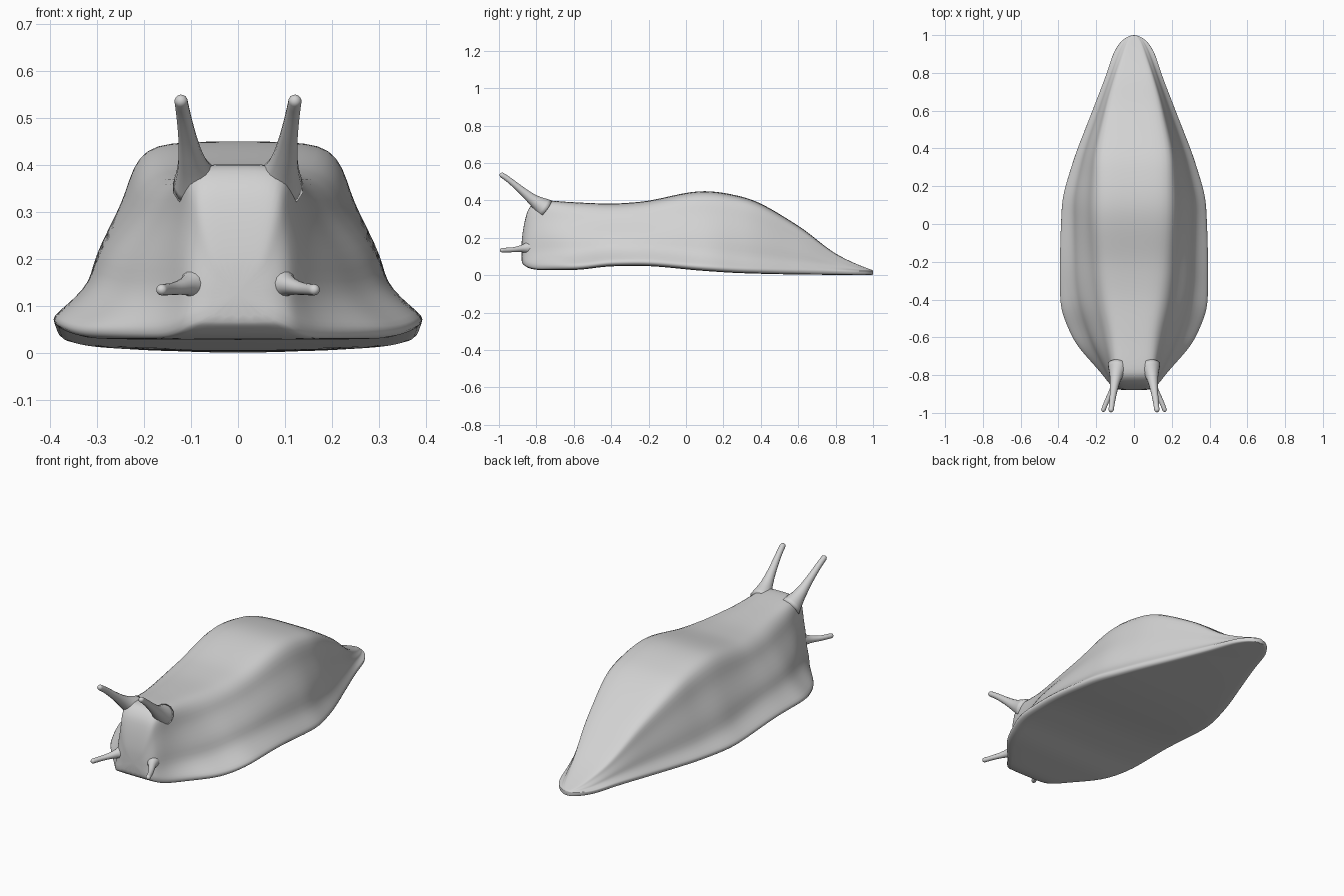
import bpy, bmesh, math
from mathutils import Vector

if "Cube" in bpy.data.objects:
    bpy.data.objects.remove(bpy.data.objects["Cube"])

skin = bpy.data.materials.new("slug grey")
skin.diffuse_color = (0.65, 0.65, 0.65, 1)
skin.use_nodes = True
skin.node_tree.nodes["Principled BSDF"].inputs["Base Color"].default_value = skin.diffuse_color


def spline(rows, x):
    """Smooth interpolation, without overshoot, of rows keyed by their first number."""
    i = 0
    while i < len(rows) - 2 and x > rows[i + 1][0]:
        i += 1
    h = rows[i + 1][0] - rows[i][0]
    t = (x - rows[i][0]) / h

    def slope(k, c):
        if k == 0 or k == len(rows) - 1:
            j = max(k - 1, 0)
            return (rows[j + 1][c] - rows[j][c]) / (rows[j + 1][0] - rows[j][0])
        a = (rows[k][c] - rows[k - 1][c]) / (rows[k][0] - rows[k - 1][0])
        b = (rows[k + 1][c] - rows[k][c]) / (rows[k + 1][0] - rows[k][0])
        return 2 * a * b / (a + b) if a * b > 0 else 0

    out = []
    for c in range(1, len(rows[0])):
        p, q = rows[i][c], rows[i + 1][c]
        out.append((2*t**3 - 3*t*t + 1) * p + (3*t*t - 2*t**3) * q
                   + h * ((t**3 - 2*t*t + t) * slope(i, c) + (t**3 - t*t) * slope(i + 1, c)))
    return out


def loft(name, rings, levels):
    """Skin a list of closed rings and cap both ends."""
    bm = bmesh.new()
    loops = [[bm.verts.new(p) for p in ring] for ring in rings]
    n = len(loops[0])
    for a, b in zip(loops, loops[1:]):
        for j in range(n):
            bm.faces.new((a[j], a[(j + 1) % n], b[(j + 1) % n], b[j]))
    bm.faces.new(loops[0][::-1])
    bm.faces.new(loops[-1])
    bmesh.ops.recalc_face_normals(bm, faces=bm.faces)
    mesh = bpy.data.meshes.new(name)
    bm.to_mesh(mesh)
    bm.free()
    mesh.materials.append(skin)
    mesh.shade_smooth()
    ob = bpy.data.objects.new(name, mesh)
    bpy.context.collection.objects.link(ob)
    if levels:
        ob.modifiers.new("smooth", "SUBSURF").levels = levels
        ob.modifiers["smooth"].render_levels = levels
    return ob


# Body stations: y, foot half width, flank half width, back half width,
# back height, rim height, skirt height above the rim
STATIONS = [
    (-0.88, 0.07, 0.06, 0.045, 0.18, 0.090, 0.03),
    (-0.865, 0.11, 0.10, 0.07, 0.28, 0.075, 0.05),
    (-0.84, 0.135, 0.12, 0.09, 0.36, 0.060, 0.07),
    (-0.79, 0.175, 0.145, 0.105, 0.402, 0.050, 0.08),
    (-0.60, 0.33, 0.24, 0.12, 0.39, 0.050, 0.08),
    (-0.40, 0.395, 0.30, 0.15, 0.383, 0.070, 0.08),
    (-0.25, 0.396, 0.315, 0.17, 0.392, 0.072, 0.08),
    (0.10, 0.385, 0.32, 0.195, 0.45, 0.045, 0.08),
    (0.30, 0.335, 0.285, 0.195, 0.42, 0.033, 0.07),
    (0.60, 0.222, 0.19, 0.145, 0.265, 0.026, 0.05),
    (0.80, 0.145, 0.12, 0.09, 0.115, 0.024, 0.025),
    (0.90, 0.112, 0.085, 0.055, 0.065, 0.023, 0.01),
    (0.96, 0.075, 0.055, 0.035, 0.041, 0.023, 0.005),
    (0.99, 0.038, 0.028, 0.017, 0.030, 0.023, 0.002),
    (1.0, 0.008, 0.006, 0.004, 0.026, 0.022, 0.001),
]
# Flank shape: outward and downward fractions from back to skirt
FLANK = [(0.23, 0.17), (0.35, 0.33), (0.5, 0.47), (0.77, 0.67), (0.92, 0.83), (1, 1)]


def section(y):
    foot, flank, back, top, rim, skirt = spline(STATIONS, y)
    h = top - rim - skirt
    half = [(0.4 * back, top), (0.75 * back, top - 0.01 * h), (back, top - 0.05 * h)]
    half += [(back + u * (flank - back), top - v * h) for u, v in FLANK]
    half += [(flank + 0.4 * (foot - flank), rim + 0.55 * skirt),
             (flank + 0.85 * (foot - flank), rim + 0.18 * skirt),
             (foot, rim), (foot - 0.03 * foot, rim - 0.018),
             (foot * 0.9, rim - 0.021), (foot * 0.4, rim - 0.022)]
    right = [(x, y, z) for x, z in half]
    return [(0, y, top)] + right + [(0, y, rim - 0.022)] + [(-x, y, z) for x, y, z in right[::-1]]


ys = []
for a, b in zip(STATIONS, STATIONS[1:]):
    steps = max(2, round((b[0] - a[0]) / 0.045))
    ys += [a[0] + (b[0] - a[0]) * k / steps for k in range(steps)]
loft("body", [section(y) for y in ys + [1.0]], 1)


def tentacle(name, path, side):
    """Tapered tube with a rounded tip; path rows are y, x, z, radius, from tip to root."""
    y0, y1 = path[0][0], path[-1][0]
    rings = []
    for k in range(15):
        y = y0 + (y1 - y0) * k / 14
        x, z, r = spline(path, y)
        x2, z2, _ = spline(path, y + 0.002)
        d = Vector((x2 - x, 0.002, z2 - z)).normalized()
        u = d.cross(Vector((1, 0, 0))).normalized()
        v = d.cross(u)
        centre = Vector((x, y, z))
        steps = [(0, r)]
        if k == 0:
            steps = [(-r * math.cos(a), r * math.sin(a)) for a in (0.15, 0.5, 0.9, 1.25)] + steps
        for along, rad in steps:
            ring = []
            for j in range(14):
                a = math.tau * j / 14
                p = centre + d * along + (u * math.cos(a) + v * math.sin(a)) * rad
                ring.append((p.x * side, p.y, p.z))
            rings.append(ring)
    loft(name, rings, 0)


EYE_STALK = [(-0.983, 0.121, 0.535, 0.014), (-0.95, 0.117, 0.512, 0.015),
             (-0.88, 0.107, 0.455, 0.020), (-0.82, 0.098, 0.405, 0.030),
             (-0.75, 0.085, 0.355, 0.055)]
FEELER = [(-0.983, 0.162, 0.134, 0.012), (-0.93, 0.140, 0.136, 0.013),
          (-0.88, 0.112, 0.142, 0.019), (-0.82, 0.080, 0.150, 0.045)]
for label, side in (("left", -1), ("right", 1)):
    tentacle(label + "_eye_stalk", EYE_STALK, side)
    tentacle(label + "_feeler", FEELER, side)
